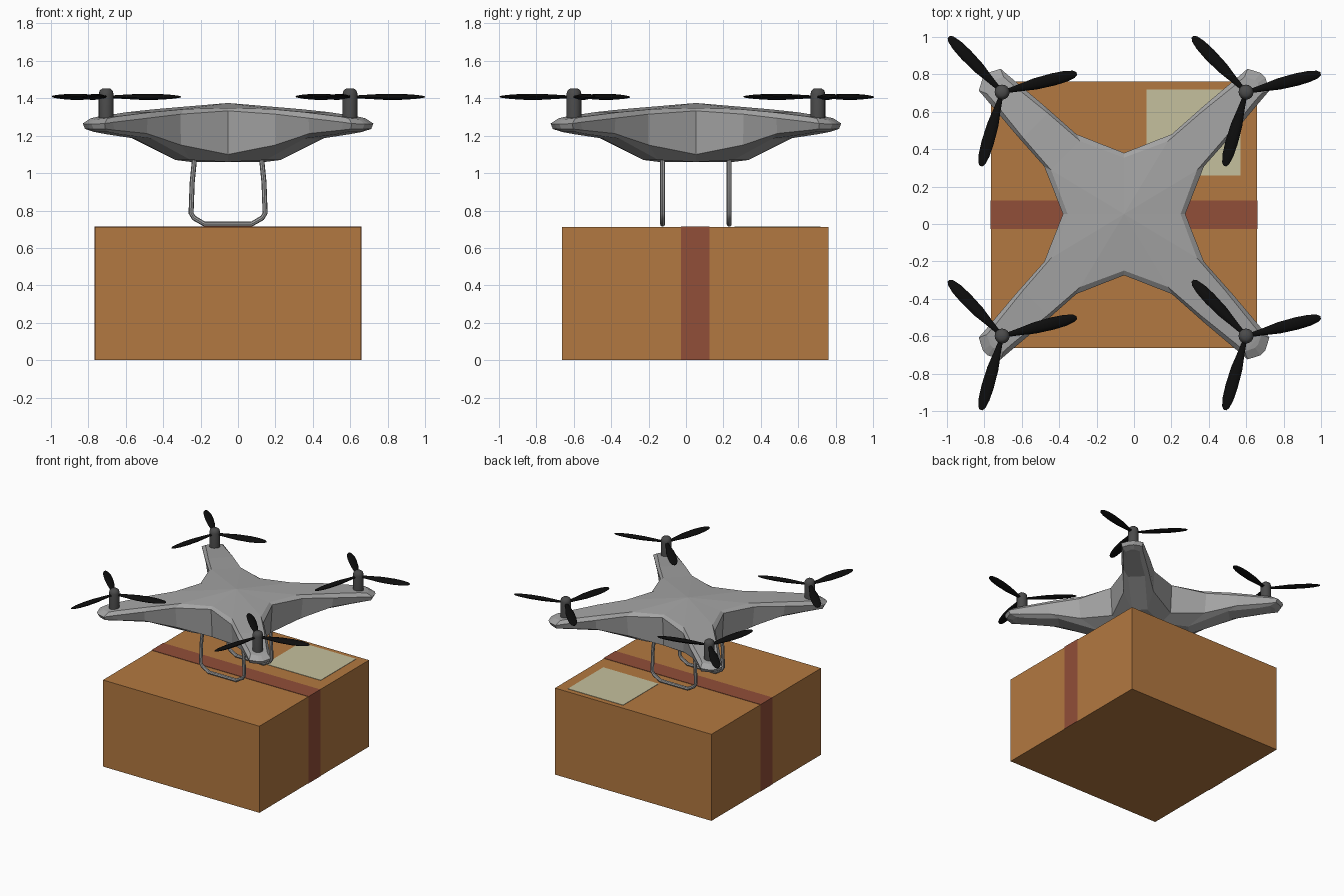
import bpy, bmesh, math
from mathutils import Matrix, Vector

if "Cube" in bpy.data.objects:
    bpy.data.objects.remove(bpy.data.objects["Cube"])

CX, CY = -0.053, 0.053          # shared centre of drone and parcel


def mat(name, r, g, b):
    m = bpy.data.materials.new(name)
    m.diffuse_color = (r, g, b, 1)
    m.use_nodes = True
    m.node_tree.nodes["Principled BSDF"].inputs["Base Color"].default_value = m.diffuse_color
    return m


GREY = mat("body grey", .37, .37, .37)
DARK = mat("motor dark grey", .07, .07, .07)
BLACK = mat("propeller black", .004, .004, .004)
CARD = mat("cardboard", .45, .19, .052)
TAPE = mat("tape red brown", .285, .077, .04)
PAPER = mat("label cream", .56, .53, .34)


def finish(bm, name, material, smooth=False):
    bmesh.ops.recalc_face_normals(bm, faces=bm.faces)
    me = bpy.data.meshes.new(name)
    bm.to_mesh(me)
    bm.free()
    me.materials.append(material)
    ob = bpy.data.objects.new(name, me)
    bpy.context.collection.objects.link(ob)
    if smooth:
        bpy.context.view_layer.objects.active = ob
        ob.select_set(True)
        bpy.ops.object.shade_smooth_by_angle(angle=math.radians(40))
        ob.select_set(False)
    return ob


def box(name, x0, x1, y0, y1, z0, z1, material):
    bm = bmesh.new()
    bmesh.ops.create_cube(bm, size=1)
    for v in bm.verts:
        v.co = (x0 if v.co.x < 0 else x1, y0 if v.co.y < 0 else y1, z0 if v.co.z < 0 else z1)
    return finish(bm, name, material)


def skin(bm, a, b):
    """Join two closed rings of vertices with quads."""
    n = len(a)
    for i in range(n):
        j = (i + 1) % n
        bm.faces.new((a[i], a[j], b[j], b[i]))


# Parcel with tape and label
X0, X1, Y0, Y1, H = -.764, .658, -.662, .761, .711
box("parcel", X0, X1, Y0, Y1, 0, H, CARD)
T = .003
box("tape_top", X0 - T, X1 + T, -.027, .125, H - T, H + T, TAPE)
box("tape_left", X0 - T, X0 + T, -.027, .125, 0, H, TAPE)
box("tape_right", X1 - T, X1 + T, -.027, .125, 0, H, TAPE)
box("label", .067, .57, .26, .72, H - T, H + T, PAPER)

# Drone body: four outline rings; each row is notch, shoulder, mid arm, arm end, tip, tip corner
RINGS = [
    [(0, .302, 1.348), (.235, .39, 1.342), (.408, .54, 1.326), (.60, .695, 1.302), (.645, .735, 1.293), (.70, .715, 1.288)],
    [(0, .327, 1.333), (.255, .427, 1.315), (.43, .582, 1.294), (.615, .738, 1.272), (.66, .777, 1.265), (.73, .755, 1.262)],
    [(0, .312, 1.10), (.252, .412, 1.15), (.435, .565, 1.212), (.608, .715, 1.23), (.657, .765, 1.236), (.72, .742, 1.236)],
    [(0, .20, 1.06), (.20, .28, 1.07), (.41, .50, 1.185), (.58, .65, 1.208), (.64, .715, 1.22), (.69, .71, 1.22)],
]
bm = bmesh.new()
rings = []
for row in RINGS:
    quarter = [(y, x, z) for x, y, z in row] + list(reversed(row[1:]))
    ring = []
    for k in range(4):
        rot = Matrix.Rotation(k * math.pi / 2, 3, 'Z')
        ring += [bm.verts.new(rot @ Vector(p) + Vector((CX, CY, 0))) for p in quarter]
    rings.append(ring)
for a, b in zip(rings, rings[1:]):
    skin(bm, a, b)
for ring, zc in ((rings[0], 1.375), (rings[-1], 1.06)):
    hub = []
    for k in range(4):
        q = ring[k * 11:k * 11 + 11]
        hub += [q[0], q[1], q[10]]
        for i in range(1, 5):               # strips across the arm
            bm.faces.new((q[i], q[i + 1], q[10 - i], q[11 - i]))
    c = bm.verts.new((CX, CY, zc))
    for i in range(12):                     # centre fan
        bm.faces.new((c, hub[i], hub[(i + 1) % 12]))
finish(bm, "drone_body", GREY)


# Motors (lathed) and three-bladed propellers
def motor(name, x, y):
    bm = bmesh.new()
    prev = None
    n = 16
    for r, z in [(.04, 1.25), (.04, 1.422), (.035, 1.441), (.02, 1.453)]:
        ring = [bm.verts.new((x + r * math.cos(2 * math.pi * i / n),
                              y + r * math.sin(2 * math.pi * i / n), z)) for i in range(n)]
        if prev:
            skin(bm, prev, ring)
        else:
            bm.faces.new(ring)
        prev = ring
    bm.faces.new(prev)
    finish(bm, name, DARK, True)


# Blade stations: distance, half width, half thickness
BLADE = [(.03, .012, .007), (.10, .02, .011), (.18, .031, .015), (.28, .034, .015),
         (.35, .03, .011), (.395, .02, .006), (.411, .008, .003)]


def propeller(name, x, y):
    bm = bmesh.new()
    for deg in (14, 134, 254):
        m = (Matrix.Translation((x, y, 1.408)) @ Matrix.Rotation(math.radians(deg), 4, 'Z')
             @ Matrix.Rotation(math.radians(10), 4, 'X'))
        prev = None
        for d, w, t in BLADE:
            ring = [bm.verts.new(m @ Vector((d, w * math.cos(i * math.pi / 5), t * math.sin(i * math.pi / 5))))
                    for i in range(10)]
            if prev:
                skin(bm, prev, ring)
            else:
                bm.faces.new(ring)
            prev = ring
        bm.faces.new(prev)
    finish(bm, name, BLACK, True)


R = .652
for sy, fb in ((-1, "front"), (1, "back")):
    for sx, lr in ((-1, "left"), (1, "right")):
        motor(f"motor_{fb}_{lr}", CX + sx * R, CY + sy * R)
        propeller(f"propeller_{fb}_{lr}", CX + sx * R, CY + sy * R)

# Landing skids: bent tubes
half = [(.178, 1.09), (.192, .95), (.198, .785), (.182, .76), (.125, .727)]
path = [(-x, z) for x, z in half] + list(reversed(half))
for sy, fb in ((-1, "front"), (1, "back")):
    bm = bmesh.new()
    prev = None
    for i, (x, z) in enumerate(path):
        a = Vector(path[max(i - 1, 0)])
        b = Vector(path[min(i + 1, len(path) - 1)])
        t = (b - a).normalized()
        ring = []
        for k in range(8):
            u = .0135 * math.cos(k * math.pi / 4)
            v = .0135 * math.sin(k * math.pi / 4)
            ring.append(bm.verts.new((CX + x - t.y * u, CY + sy * .178 + v, z + t.x * u)))
        if prev:
            skin(bm, prev, ring)
        else:
            bm.faces.new(ring)
        prev = ring
    bm.faces.new(prev)
    finish(bm, f"landing_skid_{fb}", GREY, True)
